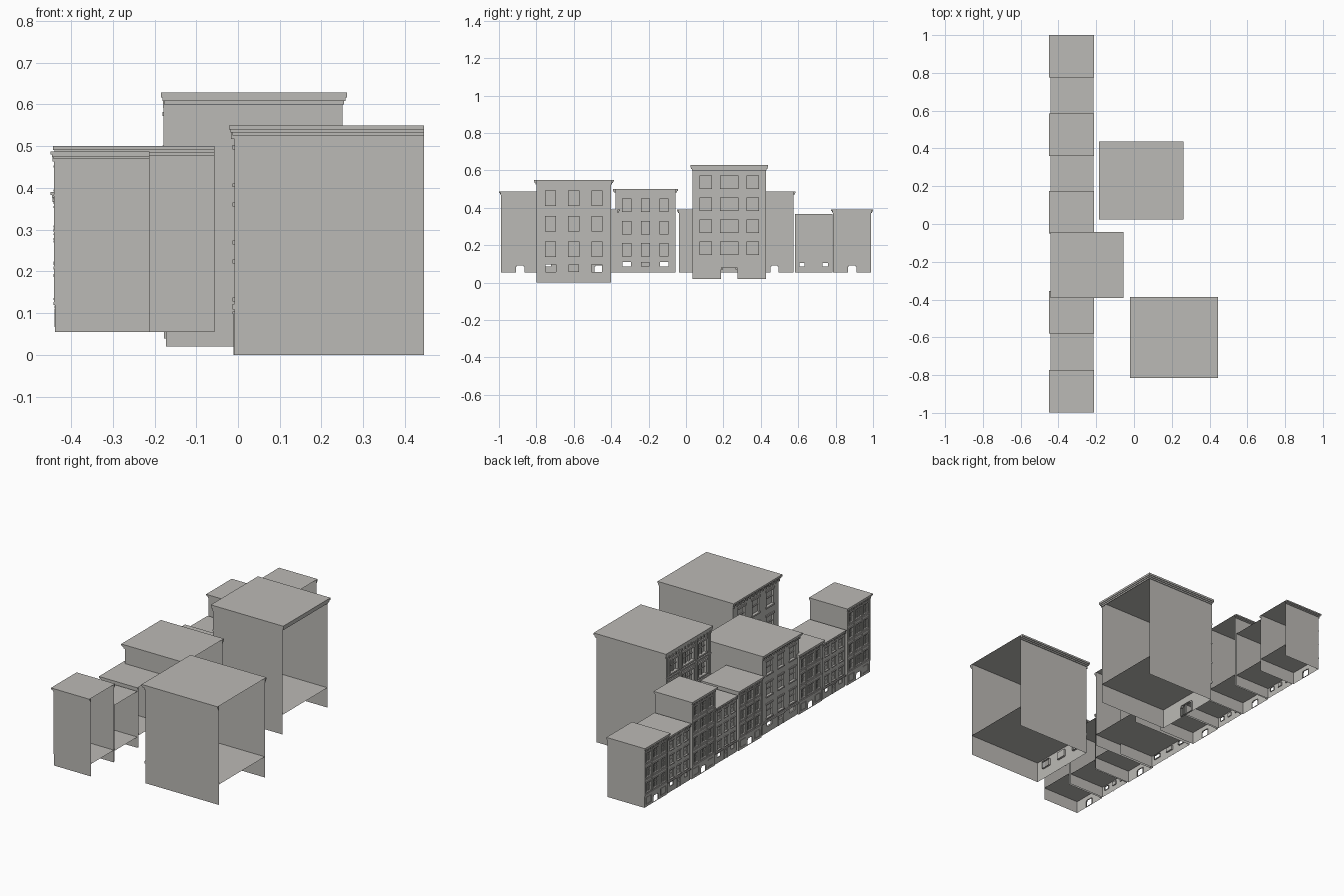
import bpy, bmesh

if "Cube" in bpy.data.objects:
    bpy.data.objects.remove(bpy.data.objects["Cube"])

stone = bpy.data.materials.new("warm_grey_stone")
stone.diffuse_color = (0.5, 0.49, 0.465, 1)
stone.use_nodes = True
stone.node_tree.nodes["Principled BSDF"].inputs["Base Color"].default_value = stone.diffuse_color


def quad(bm, *pts):
    bm.faces.new([bm.verts.new(p) for p in pts])


def box(bm, x0, x1, y0, y1, z0, z1):
    v = [bm.verts.new((x, y, z)) for x in (x0, x1) for y in (y0, y1) for z in (z0, z1)]
    for f in ((0, 1, 3, 2), (4, 6, 7, 5), (0, 4, 5, 1), (2, 3, 7, 6), (0, 2, 6, 4), (1, 5, 7, 3)):
        bm.faces.new([v[i] for i in f])


def finish(bm, name):
    me = bpy.data.meshes.new(name)
    bm.to_mesh(me)
    bm.free()
    me.materials.append(stone)
    bpy.context.collection.objects.link(bpy.data.objects.new(name, me))


def panel(bm, x, y0, y1, z0, z1, cols, rows, depth, is_open=lambda c, r: False):
    """Wall facing -x with recessed windows, or through openings, at cols x rows."""
    ys = [y0] + [v for c in cols for v in c] + [y1]
    zs = [z0] + [v for r in rows for v in r] + [z1]
    for i in range(len(ys) - 1):
        for j in range(len(zs) - 1):
            a, b, c, d = ys[i], ys[i + 1], zs[j], zs[j + 1]
            if b - a < 1e-5 or d - c < 1e-5:
                continue
            if i % 2 and j % 2:
                p = x + depth
                if not is_open(i // 2, j // 2):
                    quad(bm, (p, a, c), (p, a, d), (p, b, d), (p, b, c))
                quad(bm, (x, a, c), (x, a, d), (p, a, d), (p, a, c))
                quad(bm, (x, b, c), (p, b, c), (p, b, d), (x, b, d))
                quad(bm, (x, a, d), (x, b, d), (p, b, d), (p, a, d))
                quad(bm, (x, a, c), (p, a, c), (p, b, c), (x, b, c))
            else:
                quad(bm, (x, a, c), (x, a, d), (x, b, d), (x, b, c))


def building(name, x0, x1, y0, y1, z0, slab, top, corn, over, rows, style,
             side_cornice=True, back_cornice=False):
    w = y1 - y0
    eave = top - corn
    s = w / 0.21                       # detail scale
    depth = 0.006 * s
    # shell: side walls, floor slab and roof, open at the back and bottom
    bm = bmesh.new()
    for y in (y0, y1):
        quad(bm, (x0, y, z0), (x1, y, z0), (x1, y, top), (x0, y, top))
    quad(bm, (x0, y0, slab), (x1, y0, slab), (x1, y1, slab), (x0, y1, slab))
    so = over if side_cornice else 0
    bo = over if back_cornice else 0
    quad(bm, (x0 - over, y0 - so, top), (x1 + bo, y0 - so, top),
         (x1 + bo, y1 + so, top), (x0 - over, y1 + so, top))
    finish(bm, name + "_shell")

    # stepped cornice
    bm = bmesh.new()
    for f0, f1, k in ((0, 0.3, 0.35), (0.3, 0.6, 0.7), (0.6, 1, 1)):
        o, za, zb = over * k, eave + corn * f0, eave + corn * f1
        sk = o if side_cornice else 0
        bk = o if back_cornice else 0
        box(bm, x0 - o, x0, y0 - sk, y1 + sk, za, zb)
        if side_cornice:
            box(bm, x0, x1 + bk, y0 - o, y0, za, zb)
            box(bm, x0, x1 + bk, y1, y1 + o, za, zb)
        if back_cornice:
            box(bm, x1, x1 + o, y0, y1, za, zb)
    n = 14                              # brackets under the cornice
    for i in range(n + 1):
        y = y0 + (w - 0.004 * s) * i / n
        box(bm, x0 - over * 0.6, x0, y, y + 0.004 * s, eave - corn * 0.3, eave + corn * 0.3)
    finish(bm, name + "_cornice")

    # upper facade
    bm = bmesh.new()
    h = (eave - slab) / rows
    wide = style == "framed"
    half = [0.085, 0.125, 0.085] if wide else [0.075] * 3
    mid = [0.18, 0.5, 0.82] if wide else [0.19, 0.5, 0.81]
    cols = [(y0 + w * (m - q), y0 + w * (m + q)) for m, q in zip(mid, half)]
    wins = [(slab + h * (r + 0.16), slab + h * (r + 0.76)) for r in range(rows)]
    panel(bm, x0, y0, y1, slab, top, cols, wins, depth)
    finish(bm, name + "_upper_facade")

    # window frames, sills and lintels
    bm = bmesh.new()
    t = 0.0035 * s
    pr = 0.004 * s if wide else 0.005
    for a, b in cols:
        for c, d in wins:
            box(bm, x0 - pr, x0, a - t, b + t, c - t * 1.3, c)
            box(bm, x0 - pr, x0, a - t, b + t, d, d + t * 1.5)
            m = (c + d) / 2
            box(bm, x0 + depth * 0.5, x0 + depth, a, b, m - t / 3, m + t / 3)
            if wide:
                box(bm, x0 - pr / 2, x0, a - t, a, c, d)
                box(bm, x0 - pr / 2, x0, b, b + t, c, d)
                for k in ((1, 2) if b - a > w * 0.2 else (1.5,)):
                    y = a + (b - a) * k / 3
                    box(bm, x0 + depth * 0.3, x0 + depth, y - t / 2, y + t / 2, c, d)
    if wide:                            # pilasters and storey bands
        for q in (0.02, 0.32, 0.68, 0.98):
            y = y0 + w * q
            box(bm, x0 - pr * 0.7, x0, y - w * 0.018, y + w * 0.018, slab, eave)
        for r in range(1, rows):
            z = slab + h * r
            box(bm, x0 - pr, x0, y0, y1, z - t * 0.6, z + t * 0.6)
    box(bm, x0 - pr, x0, y0, y1, slab - t, slab + t)
    finish(bm, name + "_window_trim")

    # ground floor with shop windows and a doorway
    bm = bmesh.new()
    g = slab - z0
    if wide:
        dw = w * 0.11
        yc = (y0 + y1) / 2
        door_top = z0 + g * 0.55
        panel(bm, x0, y0, y1, z0, slab, [(yc - dw, yc + dw)], [(z0, door_top)], depth,
              lambda c, r: True)
        for sgn in (-1, 1):            # arch corners and shop windows
            ya, yb = sorted((yc + sgn * dw, yc + sgn * dw * 0.75))
            box(bm, x0, x0 + depth, ya, yb, door_top - g * 0.09, door_top)
            ya, yb = sorted((yc + sgn * w * 0.2, yc + sgn * w * 0.42))
            for e in (ya, yb):
                box(bm, x0 - pr / 2, x0, e - t / 2, e + t / 2, z0 + g * 0.2, z0 + g * 0.75)
            for z in (z0 + g * 0.2, z0 + g * 0.75):
                box(bm, x0 - pr / 2, x0, ya, yb, z - t / 2, z + t / 2)
    else:
        gc = [(y0 + w * (m - 0.07), y0 + w * (m + 0.07)) for m in (0.19, 0.5, 0.81)]
        panel(bm, x0, y0, y1, z0, slab, gc, [(z0 + g * 0.5, z0 + g * 0.85)], depth,
              lambda c, r: c != 1)
        # closed centre door
        a, b = gc[1]
        for y in (a, b):
            box(bm, x0 - 0.003, x0, y - t / 2, y + t / 2, z0, z0 + g * 0.85)
        box(bm, x0 - 0.005, x0, a - t, b + t, z0 + g * 0.85, z0 + g * 0.85 + t)
    finish(bm, name + "_ground_floor")


# tall and short framed row houses
for i, (yc, top) in enumerate(((-0.885, 0.487), (-0.465, 0.39), (0.065, 0.39),
                               (0.475, 0.487), (0.89, 0.39))):
    building(f"framed_house_{i + 1}", -0.438, -0.212, yc - 0.103, yc + 0.1, 0.055, 0.123,
             top, 0.018, 0.011, 4 if top > 0.4 else 3, "framed")

# narrow plain houses between them
for i, (a, b) in enumerate(((-0.775, -0.575), (0.175, 0.365), (0.583, 0.782))):
    building(f"plain_house_{i + 1}", -0.434, -0.215, a, b, 0.055, 0.115,
             0.368, 0.014, 0.008, 3, "plain", side_cornice=False)

# larger blocks
building("corner_block", -0.43, -0.056, -0.378, -0.056, 0.055, 0.12, 0.5, 0.022, 0.013, 3, "plain")
building("front_block", -0.008, 0.445, -0.8, -0.4, 0, 0.115, 0.55, 0.025, 0.014, 3, "plain")
building("back_block", -0.173, 0.25, 0.035, 0.427, 0.02, 0.13, 0.628, 0.028, 0.011, 4, "framed",
         back_cornice=True)
